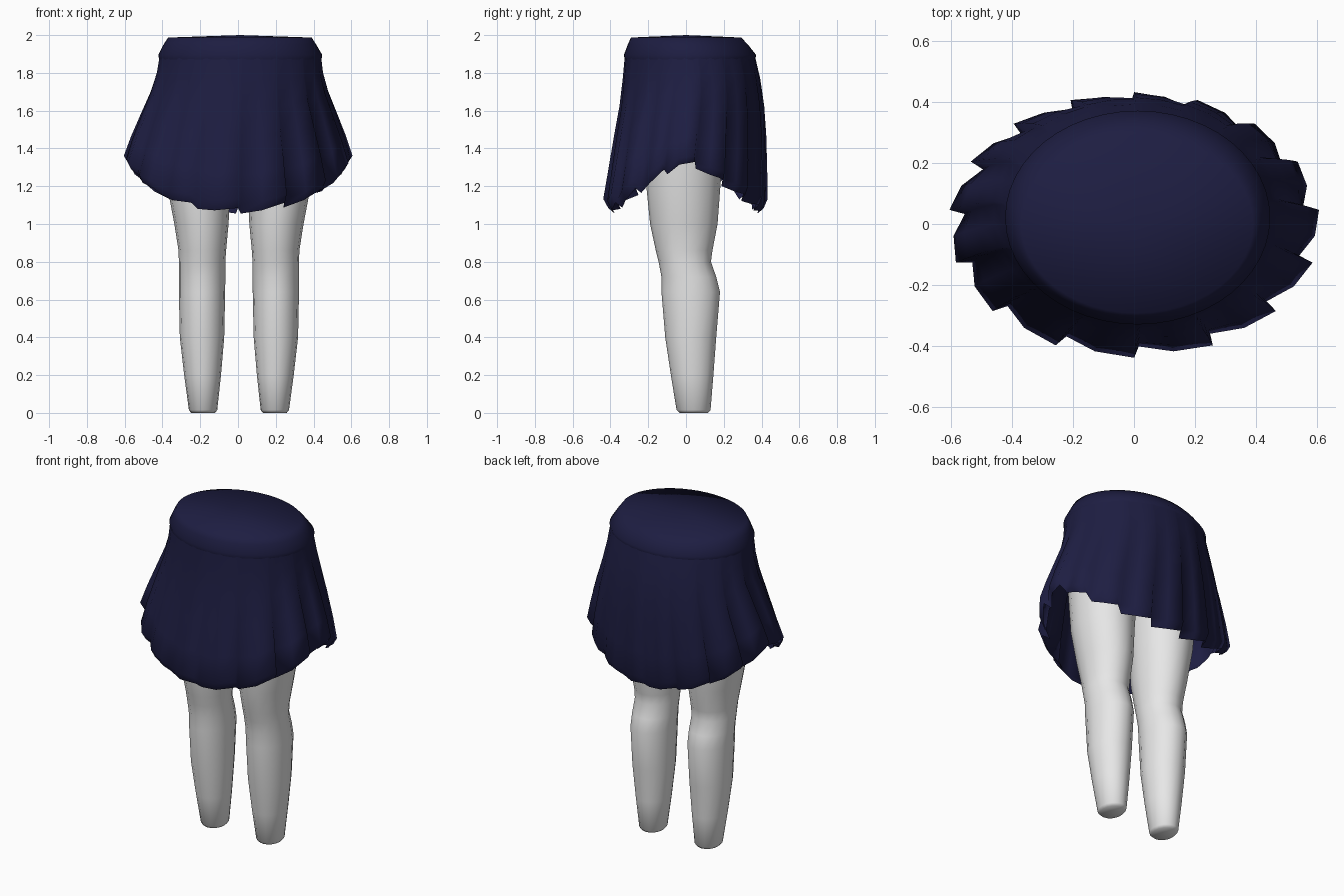
import bpy, bmesh, math

if "Cube" in bpy.data.objects:
    bpy.data.objects.remove(bpy.data.objects["Cube"])

def material(name, rgb):
    m = bpy.data.materials.new(name)
    m.diffuse_color = (*rgb, 1)
    m.use_nodes = True
    m.node_tree.nodes["Principled BSDF"].inputs["Base Color"].default_value = m.diffuse_color
    return m

navy = material("navy cloth", (0.0125, 0.0125, 0.054))
pale = material("pale grey", (0.8, 0.8, 0.8))

def loft(name, rings, mat, bottom=None, top=None, angle=60):
    """Join closed rings (listed bottom to top), optionally closing each end to a point."""
    bm = bmesh.new()
    loops = [[bm.verts.new(p) for p in ring] for ring in rings]
    n = len(loops[0])
    for a, b in zip(loops, loops[1:]):
        for i in range(n):
            j = (i + 1) % n
            bm.faces.new((a[i], a[j], b[j], b[i]))
    for loop, tip, flip in ((loops[0], bottom, True), (loops[-1], top, False)):
        if tip:
            c = bm.verts.new(tip)
            for i in range(n):
                tri = (loop[i], loop[(i + 1) % n], c)
                bm.faces.new(tri[::-1] if flip else tri)
    me = bpy.data.meshes.new(name)
    bm.to_mesh(me)
    bm.free()
    me.materials.append(mat)
    ob = bpy.data.objects.new(name, me)
    bpy.context.collection.objects.link(ob)
    bpy.context.view_layer.objects.active = ob
    ob.select_set(True)
    bpy.ops.object.shade_smooth_by_angle(angle=math.radians(angle))
    ob.select_set(False)
    return ob

def ellipse(cx, cy, rx, ry, z, n):
    return [(cx + rx * math.cos(2 * math.pi * i / n),
             cy + ry * math.sin(2 * math.pi * i / n), z) for i in range(n)]

# Legs: z, inner x, outer x, front y, back y
LEG = [(0.00, 0.127, 0.253, -0.035, 0.115), (0.015, 0.115, 0.265, -0.05, 0.13),
       (0.20, 0.095, 0.29, -0.08, 0.145),
       (0.40, 0.078, 0.313, -0.11, 0.16), (0.64, 0.073, 0.318, -0.13, 0.18),
       (0.72, 0.072, 0.318, -0.13, 0.16), (0.80, 0.072, 0.318, -0.145, 0.132),
       (0.86, 0.068, 0.32, -0.16, 0.14), (1.00, 0.055, 0.342, -0.19, 0.167),
       (1.20, 0.045, 0.38, -0.21, 0.182), (1.45, 0.03, 0.40, -0.22, 0.20)]
for side, name in ((-1, "left_leg"), (1, "right_leg")):
    rings = [ellipse(0.005 + side * (i + o) / 2, (f + b) / 2, (o - i) / 2, (b - f) / 2, z, 16)
             for z, i, o, f, b in LEG]
    loft(name, rings, pale, bottom=(0.005 + side * 0.19, 0.04, 0.0), angle=180)

# Pleated skirt: depth down the cloth, half width, front reach, back reach
CLOTH = [(1.00, 0.588, 0.412, 0.412), (0.94, 0.609, 0.438, 0.432),
         (0.75, 0.572, 0.412, 0.430), (0.52, 0.519, 0.381, 0.425),
         (0.32, 0.472, 0.352, 0.414), (0.14, 0.442, 0.335, 0.393),
         (0.00, 0.430, 0.325, 0.367)]
PLEATS = 16
# Each pleat: fraction of the step, radius change, hem lift
TOOTH = [(0.06, -0.085, -0.015), (0.5, -0.025, -0.005), (1.0, 0.0, 0.015)]
WAIST = 1.88

def cloth_ring(u, rx, front, back):
    ring = []
    depth = min(1, u / 0.94) ** 1.7
    cy, ry = (back - front) / 2, (back + front) / 2
    for k in range(PLEATS):
        for f, dr, lift in TOOTH:
            t = 2 * math.pi * (k + f) / PLEATS
            t += math.radians(6.5) * math.cos(t)
            s = math.sin(t)
            hem = 1.335 - 0.265 * abs(s) ** 1.15 + lift
            r = 1 + dr * depth
            ring.append((0.012 * (1 - u) + rx * r * math.cos(t), cy + ry * r * s,
                         WAIST + (hem - WAIST) * u))
    return ring

loft("pleated_skirt", [cloth_ring(*c) for c in CLOTH], navy, angle=180)

# Waistband with its softly domed closed top
band = [ellipse(0.012, 0.021, 0.430, 0.346, 1.872, 48),
        ellipse(0.012, 0.021, 0.434, 0.350, 1.895, 48),
        ellipse(0.010, 0.010, 0.404, 0.318, 1.95, 48),
        ellipse(0.010, 0.000, 0.380, 0.292, 1.987, 48)]
loft("waistband", band, navy, top=(0.01, 0, 2.0), angle=180)
